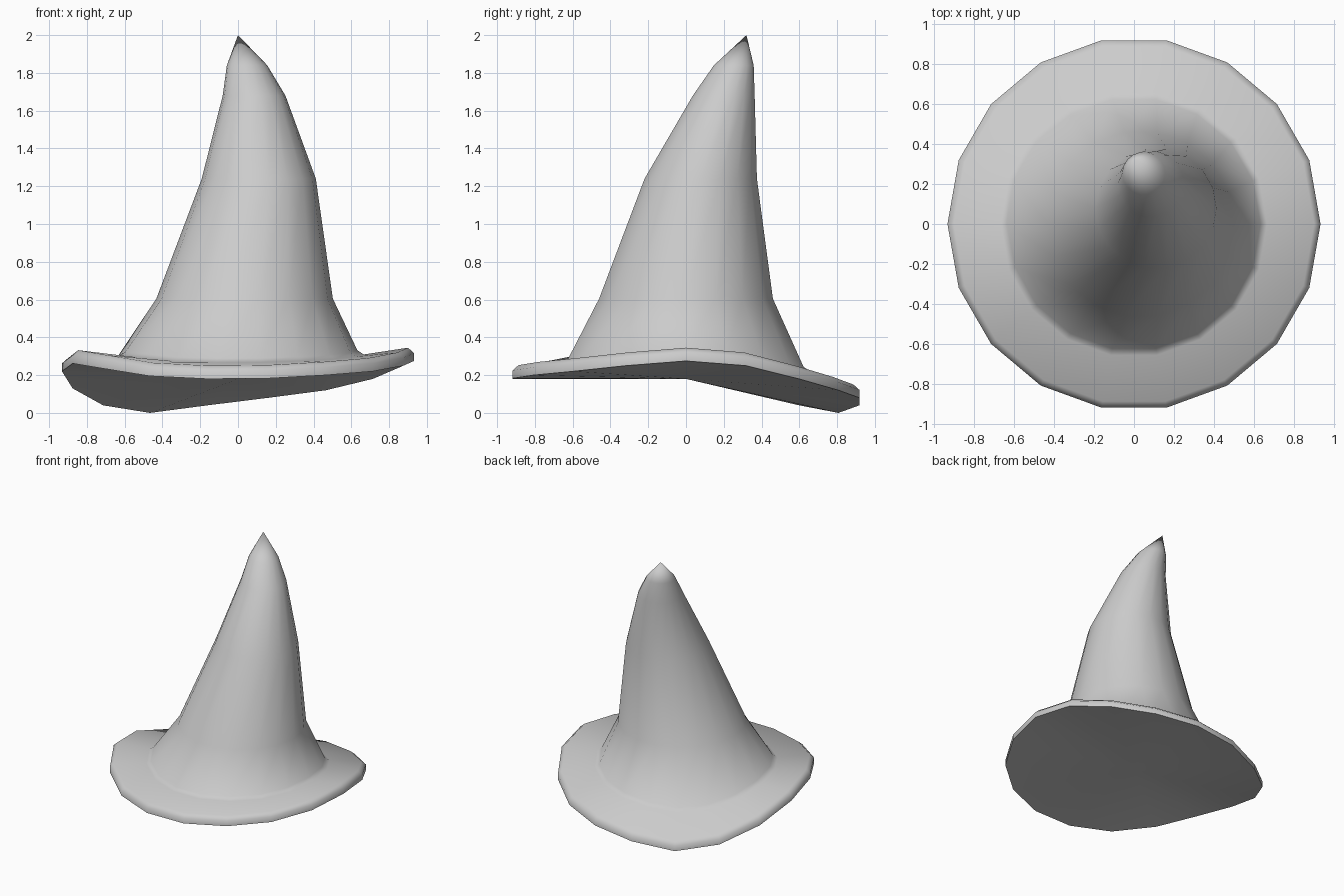
import bpy, bmesh, math

if "Cube" in bpy.data.objects:
    bpy.data.objects.remove(bpy.data.objects["Cube"])

N = 18
# height of the wavy brim's underside every 20 degrees, starting at +x
WAVE = [.275, .25, .18, .12, .08, .04, 0, .04, .13,
        .22, .262, .235, .195, .18, .183, .2, .22, .25]

# crown cross-sections: centre x, centre y, z, radius
CROWN = [(.035, 0, .605, .467), (.11, .078, 1.24, .302),
         (.085, .2, 1.68, .166), (.048, .253, 1.84, .107)]
TIP = (0, .32, 2.0)

bm = bmesh.new()


def ring(radius, height, cx=0, cy=0):
    return [bm.verts.new((cx + radius * math.cos(2 * math.pi * i / N),
                          cy + radius * math.sin(2 * math.pi * i / N),
                          height(i))) for i in range(N)]


def base(i):
    # the wave flattens out where the brim meets the crown
    return .45 * (WAVE[i] + .07) + .154


# brim: upright edge, rounded lip, top surface, crease at the crown
rings = [ring(.932, lambda i: WAVE[i]),
         ring(.932, lambda i: WAVE[i] + .042),
         ring(.9, lambda i: WAVE[i] + .07),
         ring(.665, base),
         ring(.632, lambda i: base(i) + .022)]
# bent crown
rings += [ring(r, lambda i, z=z: z, x, y) for x, y, z, r in CROWN]

for a, b in zip(rings, rings[1:]):
    for i in range(N):
        j = (i + 1) % N
        bm.faces.new((a[i], a[j], b[j], b[i]))

# pointed tip and closed underside
tip = bm.verts.new(TIP)
under = bm.verts.new((0, 0, .18))
for i in range(N):
    j = (i + 1) % N
    bm.faces.new((rings[-1][i], rings[-1][j], tip))
    bm.faces.new((rings[0][j], rings[0][i], under))

bmesh.ops.recalc_face_normals(bm, faces=bm.faces)
mesh = bpy.data.meshes.new("pointed_hat")
bm.to_mesh(mesh)
bm.free()
hat = bpy.data.objects.new("pointed_hat", mesh)
bpy.context.collection.objects.link(hat)
bpy.context.view_layer.objects.active = hat
hat.select_set(True)
bpy.ops.object.shade_smooth_by_angle(angle=math.radians(65))
